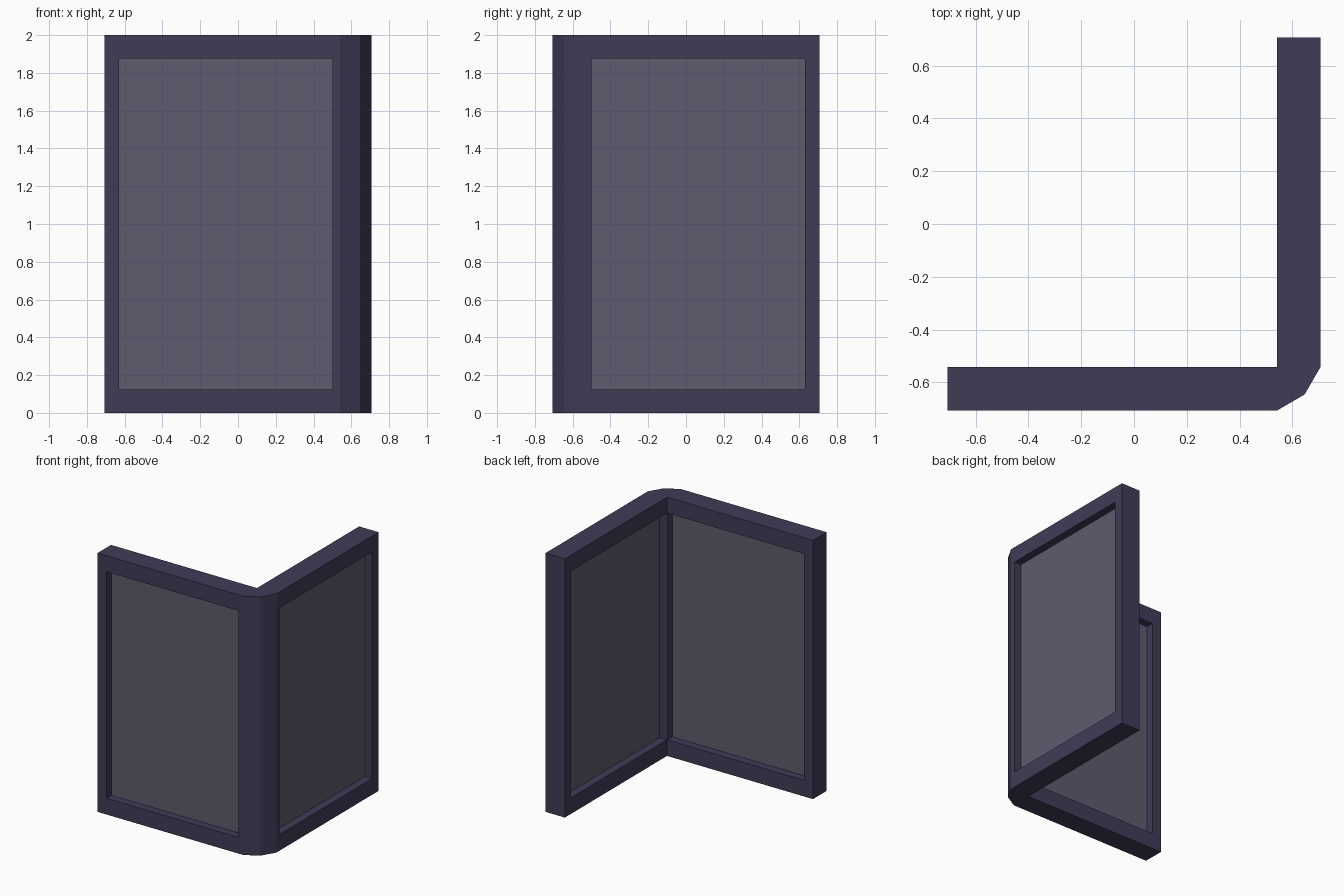
import bpy, bmesh

if "Cube" in bpy.data.objects:
    bpy.data.objects.remove(bpy.data.objects["Cube"])

H, IN = 0.707, 0.541          # outer and inner wall planes
Z0, Z1 = 0.125, 1.877         # window opening heights


def material(name, color):
    m = bpy.data.materials.new(name)
    m.diffuse_color = color
    m.use_nodes = True
    m.node_tree.nodes["Principled BSDF"].inputs["Base Color"].default_value = m.diffuse_color
    return m


def prism(name, profile, z0, z1, mat=None):
    """Extrude an xy outline from z0 to z1."""
    bm = bmesh.new()
    face = bm.faces.new([bm.verts.new((x, y, z0)) for x, y in profile])
    ext = bmesh.ops.extrude_face_region(bm, geom=[face])
    verts = [v for v in ext["geom"] if isinstance(v, bmesh.types.BMVert)]
    bmesh.ops.translate(bm, vec=(0, 0, z1 - z0), verts=verts)
    bmesh.ops.recalc_face_normals(bm, faces=bm.faces)
    mesh = bpy.data.meshes.new(name)
    bm.to_mesh(mesh)
    bm.free()
    obj = bpy.data.objects.new(name, mesh)
    bpy.context.collection.objects.link(obj)
    if mat:
        mesh.materials.append(mat)
    return obj


def swap(profile):
    """Reflect an outline across the corner diagonal."""
    return [(-y, -x) for x, y in profile]


frame_mat = material("frame_purple", (0.055, 0.044, 0.095, 1))
glass_mat = material("tinted_glass", (0.107, 0.107, 0.158, 0.9))

# L-shaped frame with a faceted outer corner
frame = prism("corner_frame", [
    (-H, -H), (IN, -H), (0.646, -0.646), (H, -IN),
    (H, H), (IN, H), (IN, -IN), (-H, -IN)], 0, 2, frame_mat)

# Stepped window opening, reaching further into the corner on the inside
opening = [(-0.629, -0.75), (0.5, -0.75), (0.5, -0.622),
           (0.538, -0.622), (0.538, -0.5), (-0.629, -0.5)]
pane = [(-0.629, -0.646), (0.538, -0.646), (0.538, -0.602), (-0.629, -0.602)]

for side, place in (("front", lambda p: p), ("right", swap)):
    cutter = prism(side + "_window_cutter", place(opening), Z0, Z1, frame_mat)
    cutter.hide_render = True
    cutter.display_type = 'WIRE'
    cut = frame.modifiers.new(side + "_window", 'BOOLEAN')
    cut.operation = 'DIFFERENCE'
    cut.solver = 'EXACT'
    cut.object = cutter
    # Glass pane set in the middle of the wall
    prism(side + "_glass_pane", place(pane), Z0, Z1, glass_mat)
